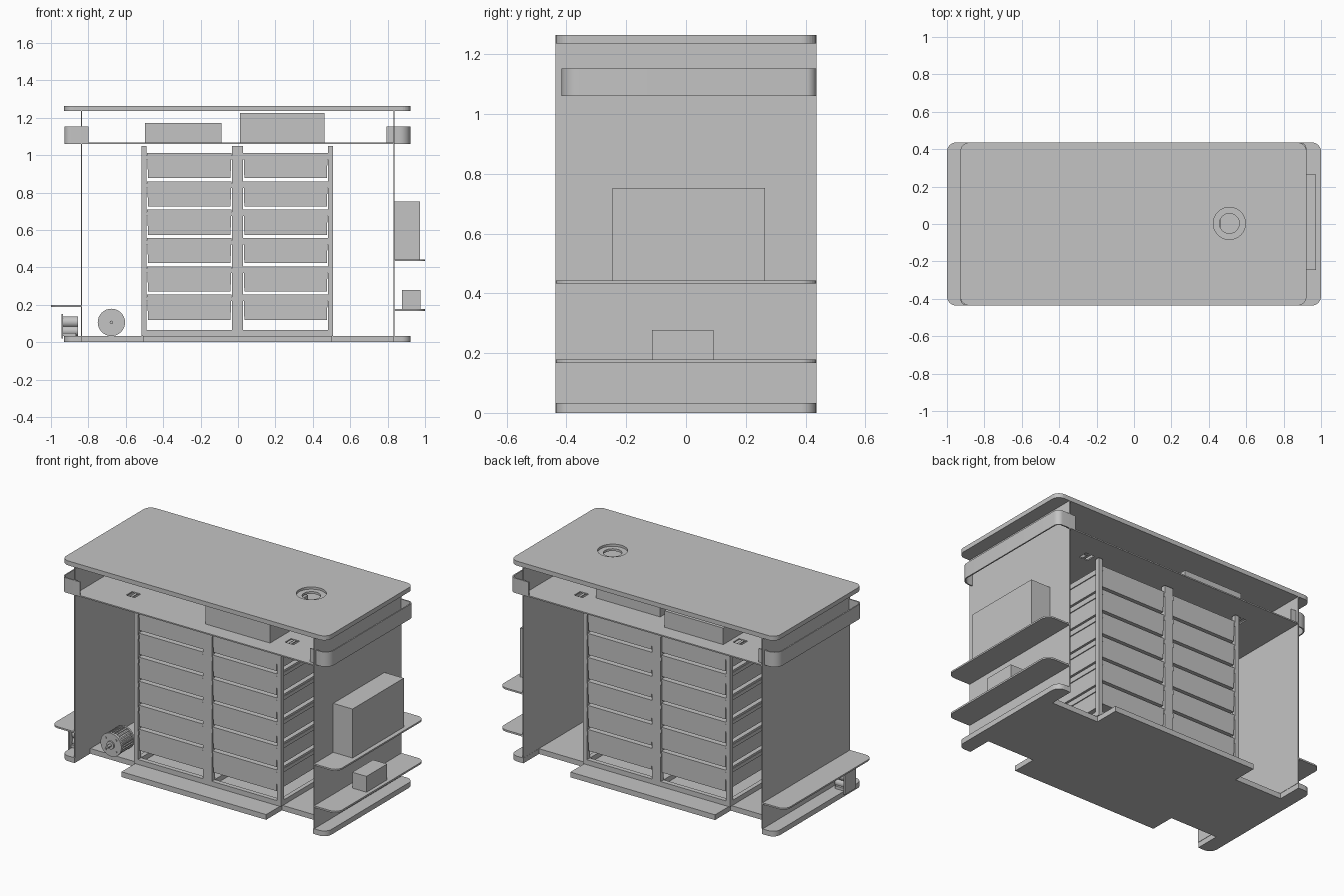
import bpy, bmesh
from math import sin, cos, pi, radians

cube = bpy.data.objects.get("Cube")
if cube:
    bpy.data.objects.remove(cube)

grey = bpy.data.materials.new("plain grey")
grey.use_nodes = True
COLOUR = (0.55, 0.55, 0.55, 1)
grey.diffuse_color = COLOUR
grey.node_tree.nodes["Principled BSDF"].inputs["Base Color"].default_value = COLOUR


def finish(name, bm, smooth=False):
    bmesh.ops.recalc_face_normals(bm, faces=bm.faces)
    mesh = bpy.data.meshes.new(name)
    bm.to_mesh(mesh)
    bm.free()
    mesh.materials.append(grey)
    ob = bpy.data.objects.new(name, mesh)
    bpy.context.collection.objects.link(ob)
    if smooth:
        bpy.ops.object.select_all(action='DESELECT')
        ob.select_set(True)
        bpy.context.view_layer.objects.active = ob
        bpy.ops.object.shade_smooth_by_angle(angle=radians(30))
    return ob


def prism(name, outline, lo, hi, axis='z', smooth=False):
    """Extrude a closed 2D outline between lo and hi along an axis."""
    place = {'z': lambda a, b: (a, b, lo), 'y': lambda a, b: (a, lo, b),
             'x': lambda a, b: (lo, a, b)}[axis]
    bm = bmesh.new()
    face = bm.faces.new([bm.verts.new(place(a, b)) for a, b in outline])
    ext = bmesh.ops.extrude_face_region(bm, geom=[face])
    for v in ext['geom']:
        if isinstance(v, bmesh.types.BMVert):
            v.co['xyz'.index(axis)] = hi
    return finish(name, bm, smooth)


def box(name, x0, x1, y0, y1, z0, z1):
    return prism(name, [(x0, y0), (x1, y0), (x1, y1), (x0, y1)], z0, z1)


def arc(cx, cy, r, start, end, n=8):
    return [(cx + r * cos(radians(start + (end - start) * i / n)),
             cy + r * sin(radians(start + (end - start) * i / n))) for i in range(n + 1)]


def circle(cx, cy, r, n=32):
    return arc(cx, cy, r, 0, 360, n)[:-1]


def turned(outline):
    return [(-a, -b) for a, b in outline]


def cut(target, cutter):
    cutter.hide_render = True
    mod = target.modifiers.new("cut", 'BOOLEAN')
    mod.object, mod.operation, mod.solver = cutter, 'DIFFERENCE', 'EXACT'
    bpy.context.view_layer.objects.active = target
    bpy.ops.object.modifier_apply(modifier=mod.name)
    bpy.data.objects.remove(cutter)


W, D, R, SHIFT = 0.926, 0.436, 0.05, -0.003
WALL = 0.834

# Base plate, notched beside the rack on the front and back
quarter = arc(W - R, D - R, R, 0, 90) + [(0.833, D), (0.833, 0.28), (0.505, 0.28), (0.505, D)]
half = quarter + [(-x, y) for x, y in reversed(quarter)]
prism("base_plate", [(x + SHIFT, y) for x, y in half + turned(half)], 0, 0.033, smooth=True)

# Roof with a stepped round opening
half = arc(W - R, D - R, R, 0, 90) + arc(R - W, D - R, R, 90, 180)
roof = prism("roof", [(x + SHIFT, y) for x, y in half + turned(half)], 1.236, 1.264)
cut(roof, prism("recess_cutter", circle(0.51, 0.003, 0.086, 48), 1.25, 1.3))
cut(roof, prism("hole_cutter", circle(0.51, 0.003, 0.053, 48), 1.2, 1.3))

# Side walls
for side, x in (("left", WALL), ("right", -WALL - 0.003)):
    box(side + "_wall", x - 0.003, x + 0.003, -D, D, 0.033, 1.236)

# Upper shelf with four square openings
shelf = box("upper_shelf", -WALL, WALL, -D, D, 1.06, 1.068)
for x in (-0.555, 0.555):
    for y in (-0.25, 0.25):
        cut(shelf, box("slot_cutter", x - 0.03, x + 0.03, y - 0.03, y + 0.03, 1, 1.1))
        box("slot_bridge", x - 0.008, x + 0.008, y - 0.03, y + 0.03, 1.06, 1.064)

# Curved bands wrapping both ends of the shelf
T = 0.008
outer = [(0.793, -0.417)] + arc(0.862, -0.357, 0.06, -90, 0) + arc(0.887, 0.401, 0.035, 0, 90) + [(0.793, D)]
inner = [(0.793, D - T)] + arc(0.887, 0.401, 0.035 - T, 90, 0) + arc(0.862, -0.357, 0.06 - T, 0, -90) \
    + [(0.793, T - 0.417)]
band = outer + inner
prism("left_end_band", band, 1.06, 1.153, smooth=True)
prism("right_end_band", [(x - 0.006, y) for x, y in turned(band)], 1.06, 1.153, smooth=True)

# Boxes on the shelf
box("tall_shelf_box", 0.012, 0.462, -0.34, 0.04, 1.068, 1.226)
box("middle_shelf_box", 0.012, 0.462, 0.04, 0.24, 1.068, 1.14)
box("low_shelf_box", -0.498, -0.088, -0.02, 0.34, 1.068, 1.172)

# Side trays with rounded outer corners, and their boxes
tray = [(WALL, -D)] + arc(1 - R, R - D, R, -90, 0) + arc(1 - R, D - R, R, 0, 90) + [(WALL, D)]
prism("left_upper_tray", tray, 0.433, 0.443)
prism("left_lower_tray", tray, 0.167, 0.178)
prism("right_tray", turned(tray), 0.188, 0.198)
box("upper_tray_box", 0.837, 0.972, -0.246, 0.265, 0.443, 0.752)
box("lower_tray_box", 0.878, 0.977, -0.114, 0.092, 0.178, 0.278)

# Rack posts and bottom rails
posts = [(-0.516, -0.488), (-0.033, -0.003), (-0.003, 0.027), (0.482, 0.509)]
Y = 0.3
for x0, x1 in posts:
    for y0, y1 in ((-Y, 0.03 - Y), (Y - 0.03, Y)):
        box("rack_post", x0, x1, y0, y1, 0.033, 1.05)
    box("rack_floor_rail", x0, x1, -Y, Y, 0.033, 0.064)
for y0, y1 in ((-Y, 0.03 - Y), (Y - 0.03, Y)):
    box("rack_cross_rail", -0.516, 0.509, y0, y1, 0.033, 0.064)

# Tapered drawers on runners, six in each column
for x0, x1 in ((-0.487, -0.034), (0.028, 0.481)):
    for i in range(6):
        z = 0.12 + 0.1515 * i
        top = z + 0.134
        profile = [(x0 + 0.006, z), (x1 - 0.006, z), (x1 - 0.002, top - 0.012), (x1, top - 0.012),
                   (x1, top), (x0, top), (x0, top - 0.012), (x0 + 0.002, top - 0.012)]
        prism("drawer", profile, 0.006 - Y, Y - 0.006, 'y')
        for a, b in ((x0 - 0.003, x0 + 0.004), (x1 - 0.004, x1 + 0.003)):
            box("drawer_runner", a, b, -Y, Y, top - 0.035, top - 0.012)

# Ribbed motor lying on the base
mx, mz = -0.677, 0.106
ribs = []
for i in range(24):
    for r, off in ((0.064, 0), (0.064, 0.45), (0.071, 0.5), (0.071, 0.95)):
        a = 2 * pi * (i + off) / 24
        ribs.append((mx + r * cos(a), mz + r * sin(a)))
prism("motor_body", ribs, -0.285, -0.18, 'y')
for y0, y1 in ((-0.3, -0.285), (-0.18, -0.168)):
    prism("motor_cap", circle(mx, mz, 0.073), y0, y1, 'y', True)
prism("motor_hub", circle(mx, mz, 0.025, 20), -0.308, -0.3, 'y', True)
prism("motor_shaft", circle(mx, mz, 0.009, 12), -0.34, -0.308, 'y', True)
for i in range(4):
    a = pi / 4 + i * pi / 2
    prism("motor_bolt", circle(mx + 0.052 * cos(a), mz + 0.052 * sin(a), 0.006, 8), -0.304, -0.3, 'y')

# Small pump under the right tray
box("pump_bracket", -0.945, -0.935, -0.345, -0.235, 0.02, 0.15)
prism("pump_upper_cylinder", circle(-0.29, 0.108, 0.03, 24), -0.935, -0.855, 'x', True)
prism("pump_lower_cylinder", circle(-0.29, 0.06, 0.028, 24), -0.935, -0.855, 'x', True)
box("pump_foot", -0.935, -0.865, -0.33, -0.25, 0.033, 0.05)
